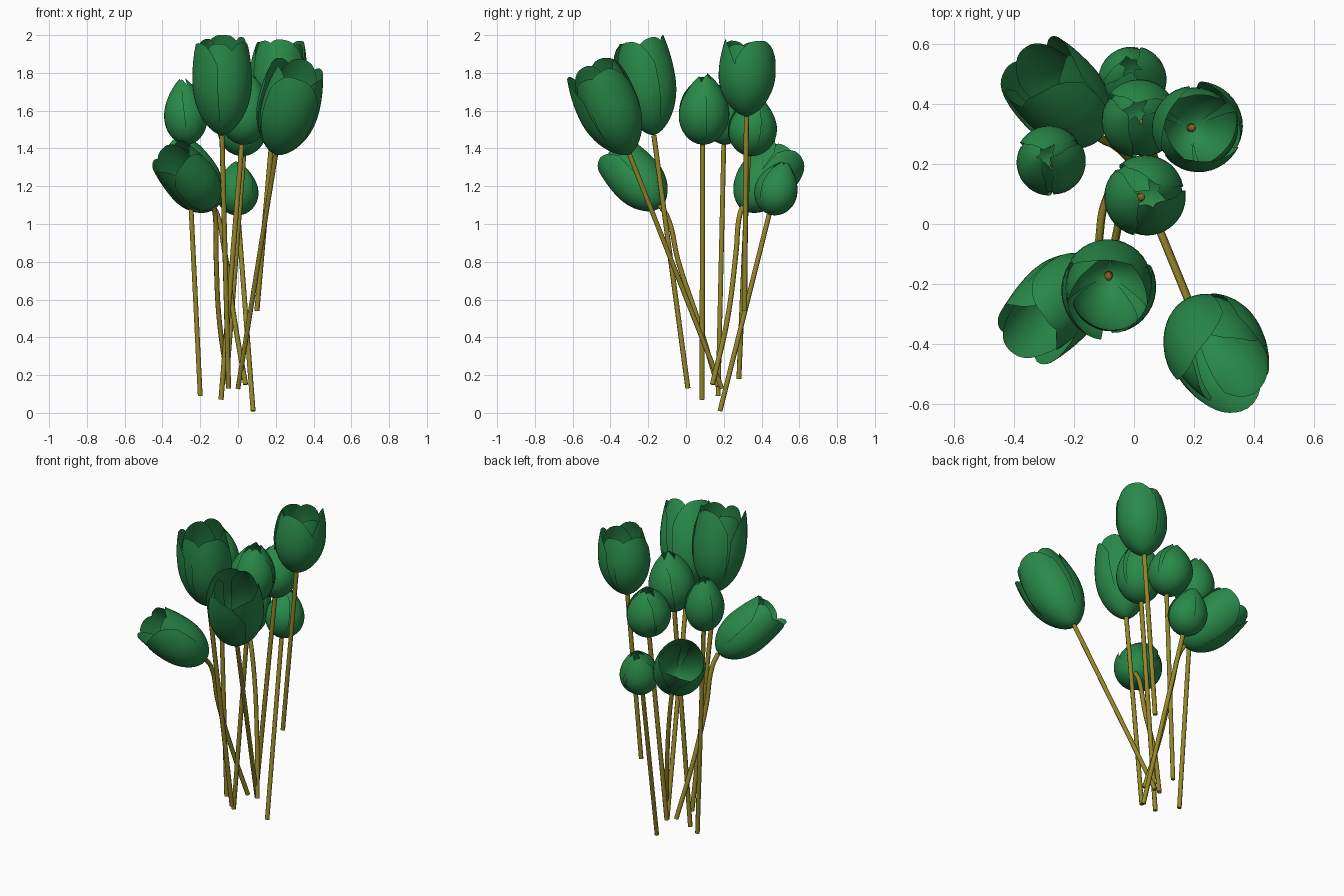
import bpy, bmesh, math, random
from mathutils import Vector

random.seed(11)
cube = bpy.data.objects.get("Cube")
if cube:
    bpy.data.objects.remove(cube, do_unlink=True)


def material(name, color):
    m = bpy.data.materials.new(name)
    m.diffuse_color = color
    m.use_nodes = True
    m.node_tree.nodes["Principled BSDF"].inputs["Base Color"].default_value = color
    return m


GREEN = material("petal green", (0.022, 0.25, 0.066, 1))
OLIVE = material("stem olive", (0.30, 0.24, 0.022, 1))
BROWN = material("pistil brown", (0.25, 0.12, 0.02, 1))


def link(name, mesh, mat):
    obj = bpy.data.objects.new(name, mesh)
    bpy.context.collection.objects.link(obj)
    mesh.materials.clear()
    mesh.materials.append(mat)
    mesh.polygons.foreach_set("use_smooth", [True] * len(mesh.polygons))
    mesh.update()
    return obj


def cup_radius(t, belly, taper, drop):
    """Relative cup radius at height t: swelling to the belly, then closing."""
    if t < belly:
        return (1 - (1 - t / belly) ** 2) ** taper
    return 1 - drop * ((t - belly) / (1 - belly)) ** 2


def add_petal(bm, angle, radius, height, shape, layer):
    """One curved petal sheet with a rounded tip, one edge lapping its neighbour."""
    cols, rows = 12, 16
    half_width = math.radians(60 if layer else 56)
    top = random.uniform(0.93, 1.0)
    lean = random.uniform(-0.07, 0.1)
    skew = random.uniform(-0.04, 0.04)
    swirl = random.uniform(0.03, 0.07)
    angle += random.uniform(-0.12, 0.12)
    grid = []
    for i in range(cols + 1):
        u = 2 * i / cols - 1
        tip = top * (1 - 0.24 * abs(u) ** 3 + skew * u)
        line = []
        for j in range(rows + 1):
            t = tip * (j / rows) ** 1.5
            r = radius * cup_radius(t, *shape) * (1.0 if layer else 0.91)
            r *= 1 + lean * t * t + swirl * u * t - 0.04 * u * u * (1 - t)
            a = angle + u * half_width * (1 - 0.12 * t)
            line.append(bm.verts.new((r * math.cos(a), r * math.sin(a), t * height)))
        grid.append(line)
    for a, b in zip(grid, grid[1:]):
        for j in range(rows):
            bm.faces.new((a[j], b[j], b[j + 1], a[j + 1]))


def place(obj, base, axis):
    obj.location = base
    obj.rotation_mode = "QUATERNION"
    obj.rotation_quaternion = axis.to_track_quat("Z", "Y")


def add_bloom(name, base, tip, radius, shape, turn):
    axis = Vector(tip) - Vector(base)
    # Three inner and three outer petals
    bm = bmesh.new()
    for k in range(6):
        add_petal(bm, math.radians(turn + 60 * k), radius, axis.length, shape, k % 2)
    bmesh.ops.remove_doubles(bm, verts=bm.verts, dist=0.0001)
    mesh = bpy.data.meshes.new(name)
    bm.to_mesh(mesh)
    bm.free()
    place(link(name, mesh, GREEN), base, axis)
    # Pistil inside the cup
    bm = bmesh.new()
    bmesh.ops.create_cone(bm, cap_ends=True, segments=10, radius1=0.015,
                          radius2=0.012, depth=0.05)
    mesh = bpy.data.meshes.new(name + "_pistil")
    bm.to_mesh(mesh)
    bm.free()
    place(link(name + "_pistil", mesh, BROWN), Vector(base) + axis.normalized() * 0.03, axis)


def add_stem(name, points):
    curve = bpy.data.curves.new(name + "_path", "CURVE")
    curve.dimensions = "3D"
    curve.bevel_depth = 0.0135
    curve.bevel_resolution = 2
    curve.use_fill_caps = True
    spline = curve.splines.new("BEZIER")
    spline.bezier_points.add(len(points) - 1)
    for bp, p in zip(spline.bezier_points, points):
        bp.co = p
        bp.handle_left_type = bp.handle_right_type = "AUTO"
    temp = bpy.data.objects.new(name + "_path", curve)
    bpy.context.collection.objects.link(temp)
    bpy.context.view_layer.update()
    mesh = bpy.data.meshes.new_from_object(
        temp.evaluated_get(bpy.context.evaluated_depsgraph_get()))
    bpy.data.objects.remove(temp, do_unlink=True)
    obj = link(name, mesh, OLIVE)
    bpy.context.view_layer.objects.active = obj
    obj.select_set(True)
    bpy.ops.object.shade_smooth_by_angle(angle=math.radians(50))
    obj.select_set(False)


# Cup shapes: belly height, base taper, closing at the rim
BUD = (0.42, 0.52, 0.88)
CUP = (0.54, 0.62, 0.22)
WIDE = (0.52, 0.55, 0.16)

# name, bloom base, bloom tip, radius, shape, turn, stem points below the base
flowers = [
    ("front_tall", (-.085, -.17, 1.47), (-.08, -.245, 2.0), .158, CUP, 20, [(-.05, .01, .13)]),
    ("front_left", (.2, -.3, 1.37), (.335, -.505, 1.84), .165, CUP, 50, [(0, .19, .13)]),
    ("front_right", (-.13, -.14, 1.1), (-.365, -.37, 1.365), .14, WIDE, 35,
     [(-.12, -.1, 1.04), (-.115, -.04, .8), (-.1, .06, .5), (-.05, .17, .14)]),
    ("back_left_tall", (.19, .32, 1.57), (.225, .32, 1.98), .15, CUP, 5, [(.1, .31, .54)]),
    ("back_right", (-.13, .3, 1.09), (-.345, .525, 1.37), .147, WIDE, 10,
     [(-.11, .285, 1.05), (-.07, .265, .85), (-.02, .22, .5), (.04, .14, .15)]),
    ("right_bud", (-.265, .2, 1.42), (-.295, .225, 1.77), .116, BUD, 40, [(-.2, .17, .09)]),
    ("back_bud", (0, .44, 1.05), (-.01, .53, 1.33), .115, BUD, 15, [(.08, .18, .01)]),
    ("middle_bud", (.03, .33, 1.36), (.01, .375, 1.68), .13, BUD, 55, [(-.06, .28, .18)]),
    ("centre_bud", (.02, .088, 1.42), (.06, .1, 1.8), .136, BUD, 25, [(-.09, .085, .07)]),
]

for name, base, tip, radius, shape, turn, below in flowers:
    add_bloom(name + "_bloom", base, tip, radius, shape, turn)
    add_stem(name + "_stem", [base] + below)
